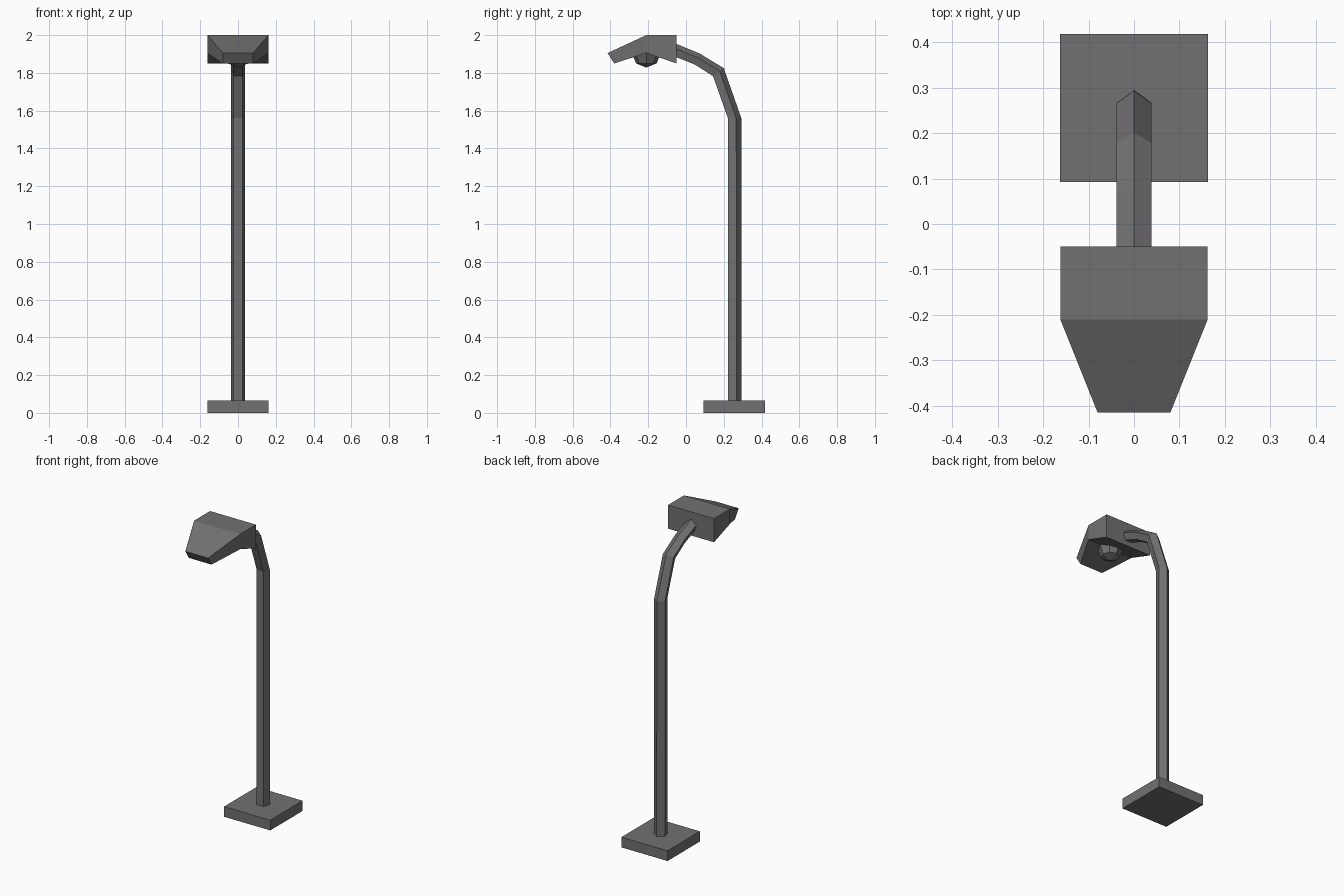
import bpy, bmesh, math
from mathutils import Vector

cube = bpy.data.objects.get("Cube")
if cube:
    bpy.data.objects.remove(cube, do_unlink=True)

grey = bpy.data.materials.new("dark grey metal")
grey.use_nodes = True
colour = (0.17, 0.165, 0.17, 1)
grey.diffuse_color = colour
grey.node_tree.nodes["Principled BSDF"].inputs["Base Color"].default_value = colour


def finish(name, bm):
    bmesh.ops.recalc_face_normals(bm, faces=bm.faces)
    mesh = bpy.data.meshes.new(name)
    bm.to_mesh(mesh)
    bm.free()
    mesh.materials.append(grey)
    obj = bpy.data.objects.new(name, mesh)
    bpy.context.collection.objects.link(obj)
    return obj


def loft(name, rings):
    """Skin a list of point rings and cap both ends."""
    bm = bmesh.new()
    loops = [[bm.verts.new(p) for p in ring] for ring in rings]
    n = len(loops[0])
    for a, b in zip(loops, loops[1:]):
        for i in range(n):
            j = (i + 1) % n
            bm.faces.new((a[i], a[j], b[j], b[i]))
    bm.faces.new(loops[0])
    bm.faces.new(loops[-1])
    return finish(name, bm)


# Square foot plate
bm = bmesh.new()
bmesh.ops.create_cube(bm, size=1)
bmesh.ops.scale(bm, vec=(0.325, 0.325, 0.065), verts=bm.verts)
bmesh.ops.translate(bm, vec=(0, 0.255, 0.0325), verts=bm.verts)
finish("base_plate", bm)

# Five-sided pole bending forward: inner and outer (y, z) of each section
sections = [((0.222, 0.06), (0.295, 0.06)),
            ((0.222, 1.56), (0.293, 1.56)),
            ((0.143, 1.783), (0.2, 1.825)),
            ((0.045, 1.845), (0.072, 1.903)),
            ((-0.055, 1.885), (-0.05, 1.953))]
rings = []
for inner, outer in sections:
    inner, outer = Vector((0, *inner)), Vector((0, *outer))
    ring = []
    for i in range(5):
        a = math.tau * i / 5
        t = (math.cos(a) + 0.809) / 1.809
        p = inner.lerp(outer, t)
        p.x = 0.04 * math.sin(a)
        ring.append(p)
    rings.append(ring)
loft("pole", rings)

# Lamp hood: side profile as (y, z, half width), mirrored across x
profile = [(-0.05, 1.85, 0.162), (-0.05, 2.0, 0.162), (-0.21, 2.0, 0.162),
           (-0.415, 1.905, 0.08), (-0.38, 1.85, 0.08), (-0.21, 1.905, 0.162)]
bm = bmesh.new()
left, right = ([bm.verts.new((s * w, y, z)) for y, z, w in profile]
               for s in (1, -1))
for side in (left, right):
    bm.faces.new((side[0], side[1], side[2], side[5]))
    bm.faces.new(side[2:])
for i in range(6):
    j = (i + 1) % 6
    bm.faces.new((left[i], left[j], right[j], right[i]))
finish("lamp_hood", bm)

# Faceted bulb under the hood
bm = bmesh.new()
bmesh.ops.create_uvsphere(bm, u_segments=8, v_segments=4, radius=0.077)
bmesh.ops.translate(bm, vec=(0, -0.21, 1.905), verts=bm.verts)
finish("bulb", bm)
